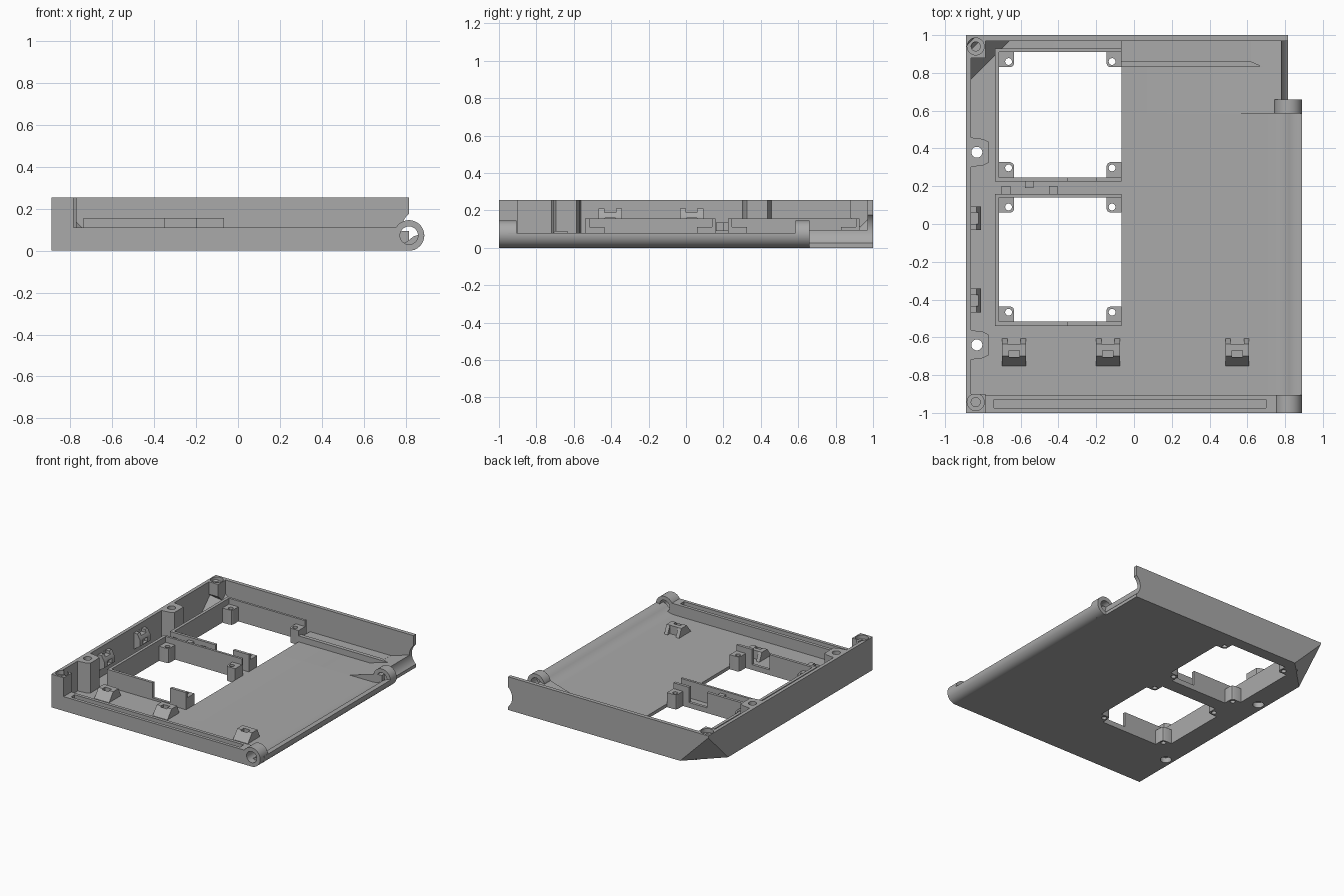
import bpy, bmesh, math
from mathutils import Vector

if "Cube" in bpy.data.objects:
    bpy.data.objects.remove(bpy.data.objects["Cube"])

grey = bpy.data.materials.new("plain_grey")
grey.use_nodes = True
COLOUR = (0.4, 0.4, 0.4, 1)
grey.diffuse_color = COLOUR
grey.node_tree.nodes["Principled BSDF"].inputs["Base Color"].default_value = COLOUR


def prism(name, points, low, high, axis="y"):
    """Extrude a 2D outline along one axis; the outline uses the other two in order."""
    place = {"x": lambda a, b, t: (t, a, b),
             "y": lambda a, b, t: (a, t, b),
             "z": lambda a, b, t: (a, b, t)}[axis]
    bm = bmesh.new()
    face = bm.faces.new([bm.verts.new(place(a, b, low)) for a, b in points])
    grown = bmesh.ops.extrude_face_region(bm, geom=[face])["geom"]
    shift = Vector(place(0, 0, high - low))
    bmesh.ops.translate(bm, vec=shift, verts=[g for g in grown if isinstance(g, bmesh.types.BMVert)])
    bmesh.ops.recalc_face_normals(bm, faces=bm.faces)
    mesh = bpy.data.meshes.new(name)
    bm.to_mesh(mesh)
    bm.free()
    mesh.materials.append(grey)
    obj = bpy.data.objects.new(name, mesh)
    bpy.context.collection.objects.link(obj)
    return obj


def box(name, x0, x1, y0, y1, z0, z1):
    return prism(name, [(x0, y0), (x1, y0), (x1, y1), (x0, y1)], z0, z1, "z")


def arc(cx, cy, r, start, end, steps):
    angles = [math.radians(start + (end - start) * i / steps) for i in range(steps + 1)]
    return [(cx + r * math.cos(a), cy + r * math.sin(a)) for a in angles]


def rod(name, a, b, r, low, high, axis="z"):
    return prism(name, arc(a, b, r, 0, 360, 32)[:-1], low, high, axis)


def cut(obj, *cutters):
    for cutter in cutters:
        mod = obj.modifiers.new("cut", "BOOLEAN")
        mod.object = cutter
        mod.operation = "DIFFERENCE"
        mod.solver = "EXACT"
        bpy.context.view_layer.objects.active = obj
        bpy.ops.object.modifier_apply(modifier=mod.name)
    return obj


def discard(*objs):
    for obj in objs:
        bpy.data.objects.remove(obj)


def slice_corner(obj, size, keep_inside=True):
    """Cut the back left bottom corner along a diagonal plane."""
    n = Vector((-1, 1, -1))
    bm = bmesh.new()
    bm.from_mesh(obj.data)
    cutting = bmesh.ops.bisect_plane(
        bm, geom=bm.verts[:] + bm.edges[:] + bm.faces[:], plane_co=(LEFT + size, BACK, 0),
        plane_no=n, clear_outer=keep_inside, clear_inner=not keep_inside)["geom_cut"]
    bmesh.ops.holes_fill(bm, edges=[g for g in cutting if isinstance(g, bmesh.types.BMEdge)])
    bmesh.ops.recalc_face_normals(bm, faces=bm.faces)
    bm.to_mesh(obj.data)
    bm.free()


LEFT, RIGHT, BACK, TOP, FLOOR = -0.89, 0.815, 1.0, 0.255, 0.025
WIN_L, WIN_R = -0.714, -0.066
WINDOWS = [(-0.517, 0.14), (0.247, 0.91)]
BOSSES = [-0.64, 0.38]
PIN_X, PIN_Z, PIN_R = 0.816, 0.073, 0.073

# Floor, with a curled lip under the hinge and a ramped rear portion
lip = arc(PIN_X, PIN_Z, PIN_R, -90, 5, 12)
trough = arc(0.735, 0.165, 0.14, -14, -90, 10)
trough = [(x, max(z, FLOOR)) for x, z in trough if z < 0.08]
floor_front = prism("floor_front", [(LEFT, 0), (PIN_X, 0)] + lip[1:] + [(0.873, 0.08)]
                    + [p for p in trough if p[0] < 0.868] + [(LEFT, FLOOR)], -0.95, 0.585)
floor_back = prism("floor_back", [(LEFT, 0), (RIGHT, 0), (RIGHT, 0.095), (0.775, 0.095),
                                  (0.54, FLOOR), (LEFT, FLOOR)], 0.585, BACK)

# Outer walls
left_wall = box("left_wall", LEFT, -0.863, -1, BACK, 0, TOP)
back_wall = box("back_wall", LEFT, RIGHT, 0.97, BACK, 0, TOP)
front_wall = box("front_wall", LEFT, PIN_X, -1, -0.905, 0, 0.11)
slot = box("slot_cutter", -0.74, 0.70, -0.975, -0.93, 0.07, 0.2)
pin_hole = rod("pin_cutter", PIN_X, PIN_Z, 0.043, -1.1, 0.7, "y")
cut(front_wall, slot, pin_hole)

# Window openings, boss holes and the rear hinge clearance
for y0, y1 in WINDOWS:
    opening = box("opening", WIN_L, WIN_R, y0, y1, -0.1, 0.3)
    cut(floor_front, opening)
    cut(floor_back, opening)
    discard(opening)
clearance = rod("clearance", 0.88, 0.1, 0.1, 0.62, 1.1, "y")
cut(floor_back, clearance)
cut(back_wall, clearance)
discard(slot, clearance)

# Hinge knuckles
for name, y0, y1 in [("front_knuckle", -1, -0.905), ("back_knuckle", 0.585, 0.66)]:
    cut(rod(name, PIN_X, PIN_Z, PIN_R, y0, y1, "y"), pin_hole)
discard(pin_hole)

# Screw bosses along the left wall
for y in BOSSES:
    boss = prism("wall_boss", [(-0.88, y - 0.08), (-0.80, y - 0.07), (-0.77, y - 0.055),
                               (-0.77, y + 0.055), (-0.80, y + 0.07), (-0.88, y + 0.08)], 0.005, TOP, "z")
    hole = rod("hole", -0.832, y, 0.029, -0.1, 0.4)
    recess = rod("recess", -0.832, y, 0.04, -0.1, 0.04)
    cut(boss, hole, recess)
    cut(floor_front, hole, recess)
    cut(left_wall, recess)
    discard(hole, recess)

# Corner posts with stepped screw holes
front_post = box("front_corner_post", LEFT, -0.785, -1, -0.9, 0, TOP)
back_post = prism("back_corner_post", [(0.88, TOP), (BACK, TOP), (BACK, 0.05), (0.88, 0.16)],
                  LEFT, -0.785, "x")
for post, y in [(front_post, -0.943), (back_post, 0.94)]:
    for r, z in [(0.045, 0.225), (0.024, 0.18)]:
        drill = rod("drill", -0.838, y, r, z, 0.4)
        cut(post, drill)
        cut(left_wall, drill)
        cut(back_wall, drill)
        discard(drill)

# Bevelled back left bottom corner, lined on the inside
liner = box("corner_liner", LEFT, -0.5, 0.6, BACK, 0, TOP)
slice_corner(liner, 0.285, keep_inside=False)
for obj in (liner, floor_back, left_wall, back_wall, back_post):
    slice_corner(obj, 0.24)

# Raised frame and mounting posts around each window
for y0, y1 in WINDOWS:
    box("frame_side", WIN_L - 0.023, WIN_L, y0 - 0.022, y1 + 0.018, 0, 0.157)
    box("frame_rear", WIN_L, WIN_R, y1, y1 + 0.018, 0, 0.157)
    box("frame_near_long", WIN_L, -0.35, y0 - 0.022, y0, 0, 0.157)
    box("frame_near_low", -0.35, -0.2, y0 - 0.022, y0, 0, 0.04)
    box("frame_near_short", -0.2, WIN_R, y0 - 0.022, y0, 0, 0.157)
    for x, sx in [(WIN_L, 1), (WIN_R, -1)]:
        for y, sy in [(y0, 1), (y1, -1)]:
            s = 0.08
            outline = [(0, 0), (s, 0), (s, s * 0.75), (s * 0.92, s * 0.92), (s * 0.75, s), (0, s)]
            post = prism("mounting_post", [(x + sx * a, y + sy * b) for a, b in outline], 0, 0.112, "z")
            hole = rod("hole", x + sx * 0.05, y + sy * 0.05, 0.018, -0.1, 0.3)
            cut(post, hole)
            discard(hole)

# Small tabs between the two windows
for x, y in [(-0.678, 0.16), (-0.555, 0.19), (-0.428, 0.16)]:
    box("cable_tab", x - 0.023, x + 0.023, y, y + 0.04, 0.09, 0.135)

# Ledge along the back wall
box("rear_ledge", WIN_R, 0.62, 0.86, 0.975, 0, 0.05)
prism("rear_ledge_rim", [(WIN_R, 0.83), (0.69, 0.83), (0.62, 0.86), (WIN_R, 0.86)], 0, 0.071, "z")

# Snap clips on the floor
for x in (-0.635, -0.138, 0.547):
    clip = prism("floor_clip", [(-0.755, 0.02), (-0.70, 0.09), (-0.635, 0.09), (-0.605, 0.02)],
                 x - 0.063, x + 0.063, "x")
    notch = box("notch", x - 0.035, x + 0.035, -0.635, -0.5, FLOOR, 0.2)
    pocket = box("pocket", x - 0.028, x + 0.028, -0.705, -0.67, 0.05, 0.2)
    cut(clip, notch, pocket)
    discard(notch, pocket)

# Snap clips on the left wall
for y in (-0.405, 0.03):
    clip = prism("wall_clip", [(-0.87, 0.08), (-0.87, 0.21), (-0.835, 0.21), (-0.81, 0.165), (-0.81, 0.12)],
                 y - 0.063, y + 0.063, "y")
    notch = box("notch", -0.862, -0.7, y - 0.03, y + 0.03, 0.188, 0.3)
    pocket = box("pocket", -0.835, -0.7, y - 0.028, y + 0.028, 0.125, 0.16)
    cut(clip, notch, pocket)
    discard(notch, pocket)

# Smooth the round surfaces and keep the edges sharp
bpy.ops.object.select_all(action="DESELECT")
for obj in bpy.context.collection.objects:
    if obj.type == "MESH" and grey.name in obj.data.materials:
        obj.select_set(True)
        bpy.context.view_layer.objects.active = obj
bpy.ops.object.shade_smooth_by_angle(angle=math.radians(30))
